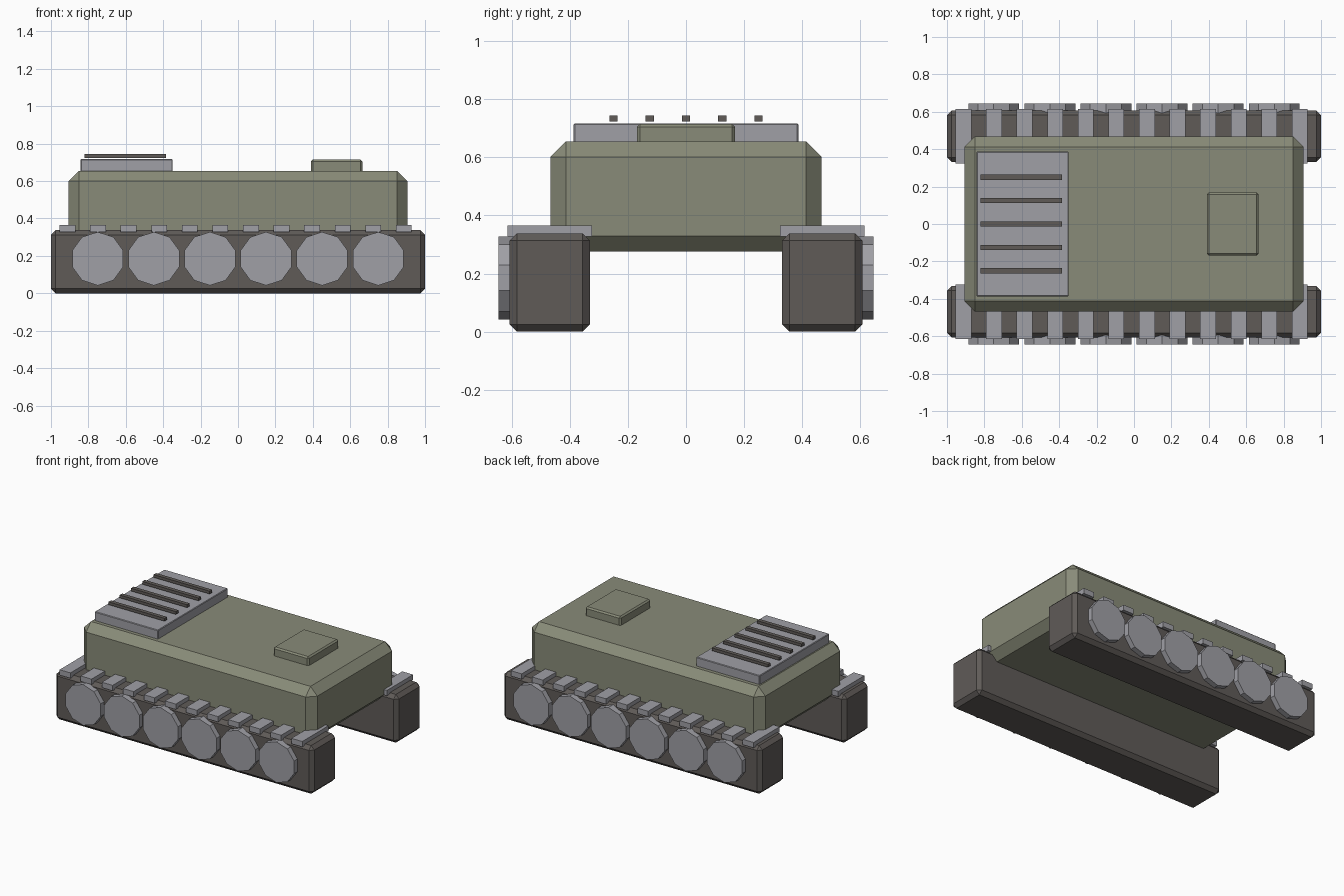
import bpy, bmesh, math
from mathutils import Matrix

if "Cube" in bpy.data.objects:
    bpy.data.objects.remove(bpy.data.objects["Cube"])


def material(name, rgb):
    m = bpy.data.materials.new(name)
    m.diffuse_color = (*rgb, 1)
    m.use_nodes = True
    m.node_tree.nodes["Principled BSDF"].inputs["Base Color"].default_value = m.diffuse_color
    return m


OLIVE = material("olive paint", (0.25, 0.26, 0.19))
GREY = material("light grey metal", (0.35, 0.35, 0.38))
DARK = material("dark rubber", (0.115, 0.104, 0.097))


def finish(name, bm, mat):
    mesh = bpy.data.meshes.new(name)
    bm.to_mesh(mesh)
    bm.free()
    mesh.materials.append(mat)
    ob = bpy.data.objects.new(name, mesh)
    bpy.context.collection.objects.link(ob)
    return ob


def box(name, lo, hi, mat, bevel=0):
    """Box between two corners with optional flat chamfers."""
    size = [b - a for a, b in zip(lo, hi)]
    mid = [(a + b) / 2 for a, b in zip(lo, hi)]
    bm = bmesh.new()
    bmesh.ops.create_cube(bm, size=1, matrix=Matrix.Translation(mid) @ Matrix.Diagonal((*size, 1)))
    if bevel:
        bmesh.ops.bevel(bm, geom=bm.edges[:], offset=bevel, segments=1, affect='EDGES')
    return finish(name, bm, mat)


def wheel(name, x, y, z, radius, depth, mat):
    """Ten-sided disc with its axle along y and a corner at the top."""
    bm = bmesh.new()
    bmesh.ops.create_cone(bm, cap_ends=True, segments=10, radius1=radius, radius2=radius, depth=depth)
    top = max(bm.verts, key=lambda v: v.co.y).co
    spin = Matrix.Rotation(math.pi / 2 - math.atan2(top.y, top.x), 4, 'Z')
    bm.transform(Matrix.Translation((x, y, z)) @ Matrix.Rotation(math.pi / 2, 4, 'X') @ spin)
    return finish(name, bm, mat)


# Chamfered hull
box("hull", (-0.905, -0.467, 0.275), (0.905, 0.467, 0.655), OLIVE, 0.054)

# Engine deck with cooling slats
box("engine_deck", (-0.842, -0.387, 0.62), (-0.35, 0.387, 0.717), GREY, 0.004)
for i in range(5):
    y = (i - 2) * 0.125
    box(f"slat_{i + 1}", (-0.82, y - 0.014, 0.724), (-0.385, y + 0.014, 0.744), DARK)

# Crew hatch
box("hatch", (0.39, -0.169, 0.63), (0.665, 0.169, 0.715), OLIVE, 0.01)

# Tracks, tread pads and road wheels on both sides
for side, s in (("right", -1), ("left", 1)):
    def span(a, b):
        return sorted((s * a, s * b))

    y0, y1 = span(0.331, 0.607)
    box(f"track_{side}", (-1, y0, 0), (1, y1, 0.338), DARK, 0.025)
    y0, y1 = span(0.324, 0.614)
    for i in range(12):
        x = -0.912 + i * 0.1635
        box(f"tread_pad_{side}_{i + 1}", (x - 0.042, y0, 0.328), (x + 0.042, y1, 0.366), GREY)
    for i in range(6):
        wheel(f"road_wheel_{side}_{i + 1}", -0.75 + i * 0.3, s * 0.605, 0.185, 0.143, 0.08, GREY)
